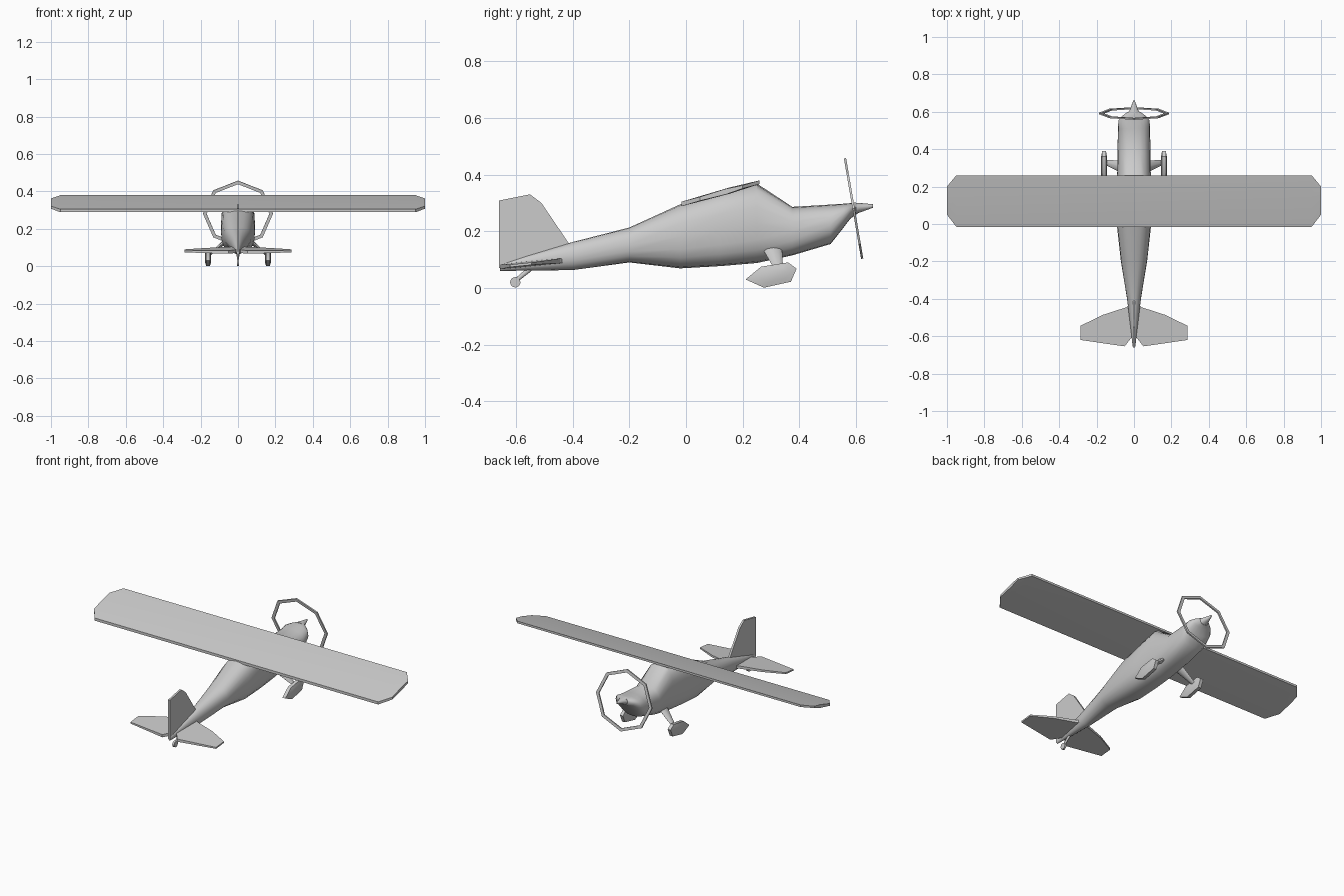
import bpy, bmesh, math
from mathutils import Vector

if "Cube" in bpy.data.objects:
    bpy.data.objects.remove(bpy.data.objects["Cube"])


def make(name, verts, faces, smooth=None):
    me = bpy.data.meshes.new(name)
    bm = bmesh.new()
    vs = [bm.verts.new(v) for v in verts]
    for f in faces:
        bm.faces.new([vs[i] for i in f])
    bmesh.ops.recalc_face_normals(bm, faces=bm.faces)
    bm.to_mesh(me)
    bm.free()
    ob = bpy.data.objects.new(name, me)
    bpy.context.collection.objects.link(ob)
    if smooth:
        bpy.ops.object.select_all(action='DESELECT')
        ob.select_set(True)
        bpy.context.view_layer.objects.active = ob
        bpy.ops.object.shade_smooth_by_angle(angle=math.radians(smooth))
    return ob


def loft(name, rings, smooth=None):
    n = len(rings[0])
    verts = [v for r in rings for v in r]
    faces = [list(range(n)), list(range(len(verts) - n, len(verts)))]
    for k in range(len(rings) - 1):
        for i in range(n):
            j = (i + 1) % n
            faces.append([k * n + i, k * n + j, (k + 1) * n + j, (k + 1) * n + i])
    return make(name, verts, faces, smooth)


def section(y, half, z0, z1, p, n=20):
    ring = []
    for i in range(n):
        a = 2 * math.pi * i / n
        c, s = math.cos(a), math.sin(a)
        ring.append((half * math.copysign(abs(c) ** (2 / p), c), y,
                     (z0 + z1) / 2 + (z1 - z0) / 2 * math.copysign(abs(s) ** (2 / p), s)))
    return ring


def rod(name, a, b, ra, rb, flat=1.0, n=8):
    a, b = Vector(a), Vector(b)
    d = (b - a).normalized()
    u = d.cross(Vector((0, 1, 0)))
    if u.length < 0.1:
        u = d.cross(Vector((1, 0, 0)))
    u.normalize()
    w = d.cross(u)
    ang = [2 * math.pi * i / n for i in range(n)]
    return loft(name, [[p + u * r * flat * math.cos(t) + w * r * math.sin(t) for t in ang]
                       for p, r in ((a, ra), (b, rb))], 50)


# Fuselage: y, half width, bottom, top, squareness
stations = [(-0.655, 0.007, 0.06, 0.085, 2), (-0.40, 0.037, 0.063, 0.162, 2.1),
            (-0.20, 0.07, 0.09, 0.213, 2.3), (-0.02, 0.09, 0.069, 0.295, 2.6),
            (0.12, 0.092, 0.077, 0.335, 2.7), (0.25, 0.09, 0.088, 0.368, 2.7),
            (0.375, 0.088, 0.115, 0.286, 2.5), (0.51, 0.086, 0.155, 0.294, 2.4),
            (0.555, 0.083, 0.212, 0.297, 2.3), (0.58, 0.06, 0.245, 0.299, 2.1),
            (0.60, 0.033, 0.258, 0.299, 2)]
loft("fuselage", [section(*s) for s in stations], 40)

# Spinner
loft("spinner", [section(0.585, 0.04, 0.25, 0.301, 2, 12), section(0.61, 0.022, 0.265, 0.3, 2, 12),
                 section(0.66, 0.004, 0.283, 0.295, 2, 12)], 40)

# Wing: thin inclined slab with cropped tips
slope = 0.078 / 0.28
zw = lambda y: 0.295 + slope * (y + 0.02)


def wing_ring(x, y0, y1, t):
    ym = y0 + (y1 - y0) * 0.6
    return [(x, y0, zw(y0) - t), (x, y0, zw(y0) + t), (x, ym, zw(ym) + t + 0.003),
            (x, y1, zw(y1) + t * 0.8), (x, y1, zw(y1) - t * 0.8), (x, ym, zw(ym) - t - 0.003)]


loft("wing", [wing_ring(-1, 0.05, 0.20, 0.007), wing_ring(-0.95, -0.015, 0.26, 0.008),
              wing_ring(0.95, -0.015, 0.26, 0.008), wing_ring(1, 0.05, 0.20, 0.007)], 20)

# Tailplane halves
plan = [(0.0, -0.41), (0.04, -0.445), (0.17, -0.487), (0.287, -0.545),
        (0.287, -0.62), (0.05, -0.654), (0.0, -0.59)]
for side, label in ((1, "right"), (-1, "left")):
    rings = []
    for k in (-1, 1):
        rings.append([(side * x, y, 0.082 + (y + 0.58) * 0.1 + k * (0.009 - 0.016 * x)) for x, y in plan])
    loft(label + "_tailplane", rings)

# Fin
fin = [(-0.40, 0.15), (-0.415, 0.16), (-0.51, 0.30), (-0.55, 0.33),
       (-0.66, 0.308), (-0.66, 0.07), (-0.55, 0.075)]
loft("fin", [[(x, y, z) for y, z in fin] for x in (-0.006, 0.006)])

# Propeller ring: tilted flat octagonal hoop
tilt = math.radians(9.7)
hoop = []
for i in range(8):
    a = math.pi / 4 * i
    for r, d in ((0.187, -0.004), (0.187, 0.004), (0.168, 0.004), (0.168, -0.004)):
        h = r * 0.96 * math.sin(a)
        hoop.append((r * math.cos(a), 0.591 + d * math.cos(tilt) - h * math.sin(tilt),
                     0.28 + h * math.cos(tilt) + d * math.sin(tilt)))
make("propeller_ring", hoop,
     [[i * 4 + k, i * 4 + (k + 1) % 4, (i + 1) % 8 * 4 + (k + 1) % 4, (i + 1) % 8 * 4 + k]
      for i in range(8) for k in range(4)])

# Wheel fairings and struts
spat = [(0.21, 0.03), (0.265, 0.075), (0.36, 0.09), (0.39, 0.068), (0.37, 0.022), (0.275, 0.001)]
for side, label in ((1, "right"), (-1, "left")):
    rings = []
    for x, s in ((0.144, 0.6), (0.15, 1), (0.17, 1), (0.176, 0.6)):
        rings.append([(side * x, 0.31 + (y - 0.31) * s, 0.046 + (z - 0.046) * s) for y, z in spat])
    loft(label + "_wheel_fairing", rings, 40)
    rod(label + "_gear_strut", (side * 0.06, 0.305, 0.14), (side * 0.155, 0.33, 0.058), 0.034, 0.013, 0.4)

# Tail wheel
rod("tail_wheel_strut", (0, -0.55, 0.067), (0, -0.605, 0.022), 0.009, 0.007, 0.8)
rod("tail_wheel", (-0.006, -0.602, 0.02), (0.006, -0.602, 0.02), 0.019, 0.019)
